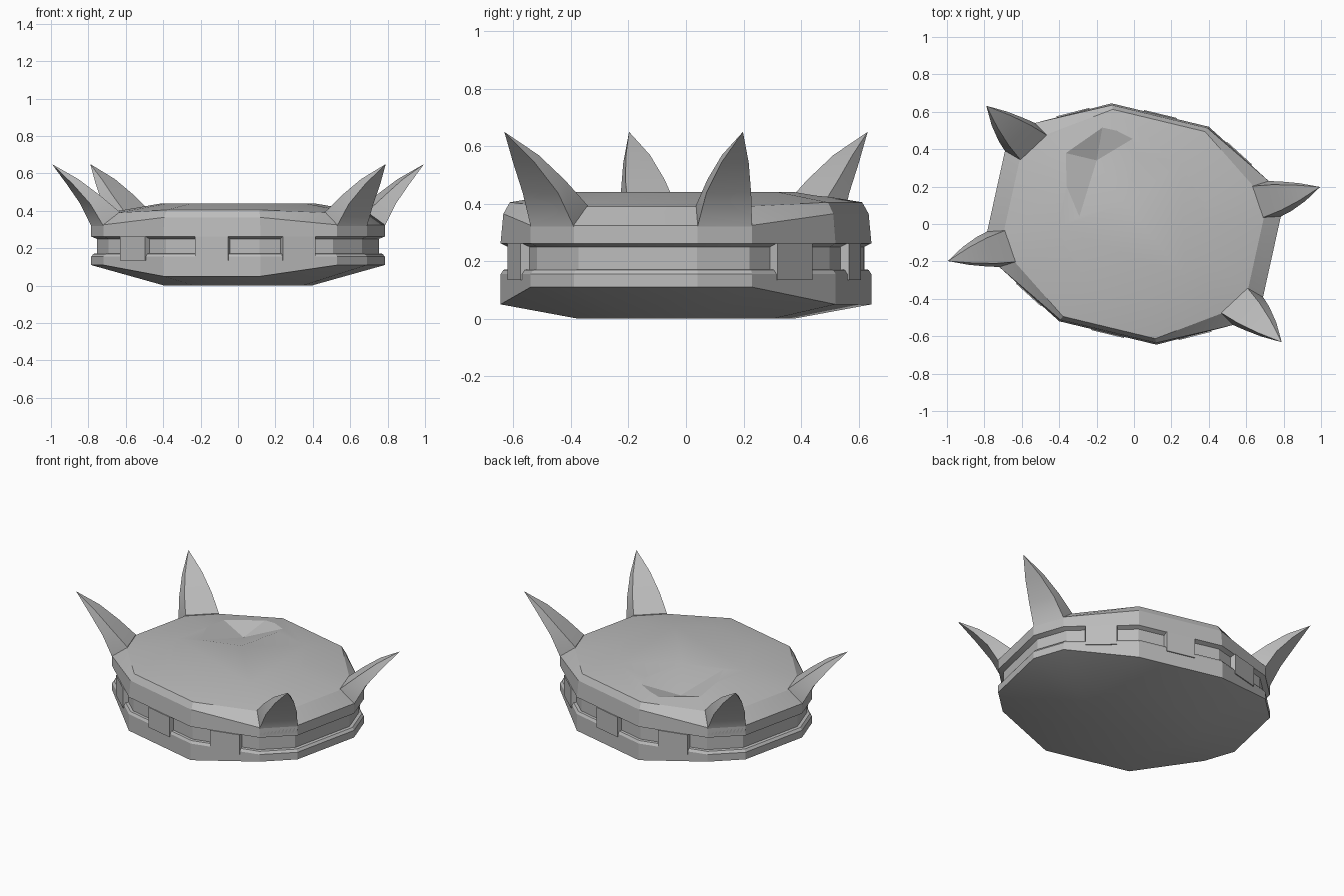
import bpy, bmesh, math
from mathutils import Vector

cube = bpy.data.objects.get("Cube")
if cube:
    bpy.data.objects.remove(cube, do_unlink=True)

grey = bpy.data.materials.new("stone grey")
grey.use_nodes = True
grey.diffuse_color = (0.5, 0.5, 0.5, 1)
grey.node_tree.nodes["Principled BSDF"].inputs["Base Color"].default_value = (0.5, 0.5, 0.5, 1)

# Half of the outline; the other half is its half-turn copy
HALF = [(.12, -.645), (.53, -.54), (.69, -.39), (.785, .04), (.72, .23), (.40, .52)]
OUTLINE = [Vector((s * x, s * y, 0)) for s in (1, -1) for x, y in HALF]
N = len(OUTLINE)


def is_end(i):
    """Corners at the front and back, where the slabs are taller."""
    return i % 6 in (0, 5)


def ring(side, end=None):
    """Outline scaled and raised; (scale, z) for side corners and end corners."""
    pts = []
    for i, p in enumerate(OUTLINE):
        s, z = (end or side) if is_end(i) else side
        pts.append(Vector((p.x * s, p.y * s, z)))
    return pts


def loft(name, rings, tip=None, smooth=30):
    """Skin a stack of closed rings, capped or ending in a point."""
    bm = bmesh.new()
    loops = [[bm.verts.new(p) for p in r] for r in rings]
    n = len(loops[0])
    for a, b in zip(loops, loops[1:]):
        for i in range(n):
            j = (i + 1) % n
            bm.faces.new((a[i], a[j], b[j], b[i]))
    bm.faces.new(loops[0][::-1])
    if tip is None:
        bm.faces.new(loops[-1])
    else:
        t = bm.verts.new(tip)
        for i in range(n):
            bm.faces.new((loops[-1][i], loops[-1][(i + 1) % n], t))
    bmesh.ops.recalc_face_normals(bm, faces=bm.faces)
    me = bpy.data.meshes.new(name)
    bm.to_mesh(me)
    bm.free()
    me.materials.append(grey)
    ob = bpy.data.objects.new(name, me)
    bpy.context.collection.objects.link(ob)
    bpy.ops.object.select_all(action='DESELECT')
    ob.select_set(True)
    bpy.context.view_layer.objects.active = ob
    if smooth:
        bpy.ops.object.shade_smooth_by_angle(angle=math.radians(smooth))
    return ob


# Body: lower slab, recessed waist, upper slab and low crown
body = loft("body", [
    ring((.50, 0), (.58, 0)),
    ring((1, .11), (1, .05)),
    ring((1, .155)),
    ring((.985, .17)),
    ring((.96, .172)),
    ring((.96, .25)),
    ring((1, .262)),
    ring((1, .325), (.985, .365)),
    ring((.885, .39), (.95, .405)),
    ring((.52, .44), (.62, .44)),
], smooth=0)

# Faceted dent in the crown
apex = Vector((-.2, .34, .365))
dent_rim = [(-.41, .39), (-.28, .08), (-.07, .14), (0, .46), (-.16, .57)]
rim = [apex + 2 * (Vector((x, y, .43)) - apex) for x, y in dent_rim]
cutter = loft("dent_cutter", [rim], tip=apex, smooth=0)
cutter.hide_render = True
cut = body.modifiers.new("dent", 'BOOLEAN')
cut.operation = 'DIFFERENCE'
cut.object = cutter
bpy.context.view_layer.objects.active = body
bpy.ops.object.modifier_apply(modifier=cut.name)
bpy.data.objects.remove(cutter, do_unlink=True)
bpy.ops.object.select_all(action='DESELECT')
body.select_set(True)
bpy.ops.object.shade_smooth_by_angle(angle=math.radians(20))

# Blocks set in the waist, one on each front and back edge
for turn, end in ((0, "front"), (6, "back")):
    for k in (-2, -1, 0):
        a, b = OUTLINE[(turn + k) % N], OUTLINE[(turn + k + 1) % N]
        along = (b - a).normalized()
        out = Vector((along.y, -along.x, 0))
        mid = (a + b) / 2
        base = [mid + along * u + out * v for u, v in
                ((-.1, -.08), (.1, -.08), (.09, .006), (-.09, .006))]
        loft(f"{end}_block_{k + 3}",
             [[p + Vector((0, 0, z)) for p in base] for z in (.135, .262)])


# Curved horns growing from the short corner edges
def horn(name, i, tip, turn):
    a, b = OUTLINE[i], OUTLINE[i + 1]
    lift = Vector((0, 0, 1))
    base = [a + lift * .32, b + lift * .32, b * .88 + lift * .395, a * .88 + lift * .395]
    low = [p - lift * .05 for p in base]
    centre = sum(base, Vector()) / 4
    along = (b - a).normalized()
    out = Vector((along.y, -along.x, 0))

    def section(t, width, depth):
        c = centre.lerp(tip, t) - out * .02
        rel = [p - c for p in [q - centre + c for q in base]]
        return [c + along * r.dot(along) * width
                + (r - along * r.dot(along)) * depth for r in rel]

    rings = [low, base, section(.35, .82, .6), section(.68, .5, .35)]
    if turn:
        rings = [[Vector((-p.x, -p.y, p.z)) for p in r] for r in rings]
        tip = Vector((-tip.x, -tip.y, tip.z))
    loft(name, rings, tip=tip, smooth=35)


for turn, (side_name, corner_name) in enumerate((("left_horn", "front_left_horn"),
                                                 ("right_horn", "back_right_horn"))):
    horn(side_name, 3, Vector((.995, .198, .65)), turn)
    horn(corner_name, 1, Vector((.79, -.632, .65)), turn)
